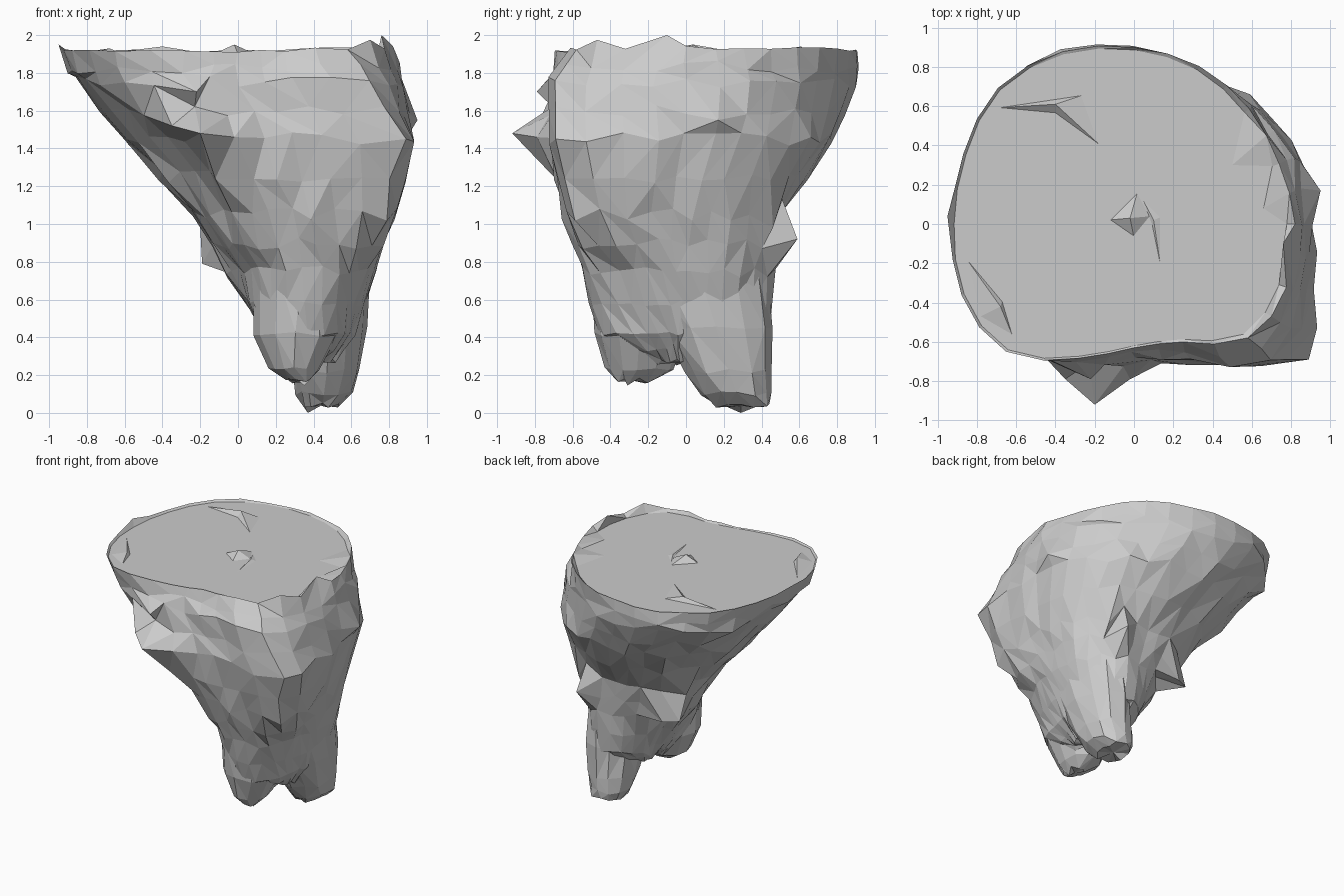
import bpy, bmesh, math, random
from mathutils import Vector

if "Cube" in bpy.data.objects:
    bpy.data.objects.remove(bpy.data.objects["Cube"])

random.seed(7)
SEG = 32


def curve(a, b, c, d, t):
    return b + 0.5 * t * (c - a + t * (2*a - 5*b + 4*c - d + t * (3*(b - c) + d - a)))


def make_object(name, bm):
    bmesh.ops.recalc_face_normals(bm, faces=bm.faces)
    mesh = bpy.data.meshes.new(name)
    bm.to_mesh(mesh)
    bm.free()
    obj = bpy.data.objects.new(name, mesh)
    bpy.context.collection.objects.link(obj)
    return obj


def loft(rings):
    bm = bmesh.new()
    loops = [[bm.verts.new(p) for p in ring] for ring in rings]
    n = len(loops[0])
    for lo, hi in zip(loops, loops[1:]):
        for i in range(n):
            j = (i + 1) % n
            a, b, c, d = lo[i], lo[j], hi[j], hi[i]
            # random diagonals give the chipped facets
            if random.random() < 0.5:
                bm.faces.new((a, b, c)); bm.faces.new((a, c, d))
            else:
                bm.faces.new((a, b, d)); bm.faces.new((b, c, d))
    for ring in (loops[0], loops[-1]):
        mid = bm.verts.new(sum((v.co for v in ring), Vector()) / n)
        for i in range(n):
            bm.faces.new((ring[i], ring[(i + 1) % n], mid))
    return bm


def pull(bm, *targets):
    free = set(bm.verts)
    for t in targets:
        t = Vector(t)
        v = min(free, key=lambda v: (v.co - t).length)
        v.co = t
        free.remove(v)


# Body sections: height, centre, 16 radii counter-clockwise from +x
sections = [
    (0.27, 0.37, 0.00, [.15, .16, .18, .20, .20, .17, .13, .12, .12, .13, .17, .20, .20, .16, .14, .14]),
    (0.42, 0.37, 0.00, [.26, .29, .35, .43, .44, .36, .26, .23, .23, .27, .35, .43, .46, .40, .29, .25]),
    (0.75, 0.34, -.05, [.38, .41, .48, .53, .51, .49, .45, .42, .39, .37, .40, .46, .51, .50, .44, .39]),
    (1.05, 0.28, -.08, [.54, .56, .60, .60, .57, .59, .59, .54, .52, .50, .52, .56, .57, .60, .72, .59]),
    (1.45, 0.15, 0.00, [.77, .78, .78, .78, .77, .78, .80, .78, .75, .74, .75, .76, .72, .77, .98, .84]),
    (1.75, 0.00, 0.00, [.88, .88, .85, .86, .91, .95, .96, .90, .86, .86, .86, .77, .69, .74, 1.0, .90]),
    (1.91, 0.00, 0.00, [.82, .80, .83, .87, .90, .95, .98, .94, .93, .95, .92, .74, .63, .65, .82, .84]),
]


def section_ring(s):
    z, cx, cy, r = s
    out = []
    for i in range(SEG):
        k, t = i // 2, (i % 2) / 2
        rad = curve(r[k - 1], r[k], r[(k + 1) % 16], r[(k + 2) % 16], t)
        a = math.tau * i / SEG
        out.append(Vector((cx + rad * math.cos(a), cy + rad * math.sin(a), z)))
    return out


keys = [section_ring(s) for s in sections]
rings = []
for lo, hi in zip(keys, keys[1:]):
    for t in (0, 0.5):
        rings.append([p.lerp(q, t) for p, q in zip(lo, hi)])
for n, ring in enumerate(rings):
    j = 0.008 if n < 4 else 0.014
    for p in ring:
        p += Vector((random.uniform(-j, j), random.uniform(-j, j), random.uniform(-2.5*j, 2.5*j)))

# Raised rim on the right, then the flat top inside it
rim, cap = [], []
for p in keys[-1]:
    side = max(0, p.x / p.length)
    rim.append(p + Vector((0, 0, 0.05 * side + random.uniform(-.003, .015))))
    cap.append(Vector((p.x * (.985 - .09 * side), p.y * (.985 - .06 * side), 1.905)))
rings += [rim, cap]
bm = loft(rings)

# Jutting corners and spikes
pull(bm, (.89, -.69, 1.45), (-.95, .04, 1.95), (.95, .17, 1.55), (.76, -.1, 2.0), (.70, -.47, 1.975),
     (.5, .3, 1.905), (.66, .08, 1.905),
     # front spike
     (-.2, -.92, 1.48), (-.22, -.79, 1.7), (-.02, -.79, 1.46), (-.35, -.79, 1.52), (-.12, -.69, 1.24),
     # back right spike
     (.55, .59, .92), (.52, .51, 1.13), (.62, .46, .98),
     # left lump
     (-.19, .35, .79), (-.2, .28, .98), (-.08, .41, .78))
rock = make_object("rock_body", bm)


# Two stubby feet
def foot(name, levels, tips):
    rs = []
    for z, cx, cy, rx, ry in levels:
        rs.append([Vector((cx + rx * math.cos(a) + random.uniform(-.01, .01),
                           cy + ry * math.sin(a) + random.uniform(-.01, .01),
                           z + random.uniform(-.015, .015)))
                   for a in (math.tau * i / 12 for i in range(12))])
    b = loft(rs)
    pull(b, *tips)
    return make_object(name, b)


front_foot = foot("front_foot", [(.17, .32, -.28, .07, .08), (.23, .30, -.25, .13, .18),
                                 (.42, .31, -.24, .23, .24), (.75, .33, -.25, .24, .26)],
                  [(.35, -.31, .145)])
back_foot = foot("back_foot", [(.04, .44, .29, .09, .15), (.10, .46, .27, .15, .19),
                               (.22, .47, .23, .18, .23), (.45, .48, .16, .20, .29),
                               (.76, .48, .06, .22, .38)],
                 [(.37, .29, 0), (.53, .43, .035)])

# Fuse the feet into the body
for part in (front_foot, back_foot):
    m = rock.modifiers.new("fuse", 'BOOLEAN')
    m.operation = 'UNION'
    m.solver = 'EXACT'
    m.object = part
bpy.context.view_layer.update()
fused = bpy.data.meshes.new_from_object(rock.evaluated_get(bpy.context.evaluated_depsgraph_get()))
rock.modifiers.clear()
rock.data = fused
for part in (front_foot, back_foot):
    bpy.data.objects.remove(part)


# Small stone chips poking through the flat top
def chip(name, base, peak):
    b = bmesh.new()
    vs = [b.verts.new((x, y, 1.9)) for x, y in base]
    top = b.verts.new(peak)
    b.faces.new(vs)
    for i in range(len(vs)):
        b.faces.new((vs[i], vs[(i + 1) % len(vs)], top))
    make_object(name, b)


chip("centre_chip", [(-.13, .02), (0, -.07), (.09, .04), (.02, .17)], (-.02, .03, 1.95))
chip("crack_chip", [(.02, .17), (.09, -.02), (.15, -.31), (.15, .04)], (.10, .02, 1.915))
chip("back_chip", [(-.72, .59), (-.4, .56), (-.15, .38), (-.25, .66)], (-.40, .61, 1.94))
chip("left_chip", [(-.88, -.14), (-.67, -.39), (-.61, -.59), (-.8, -.48)], (-.68, -.42, 1.93))
